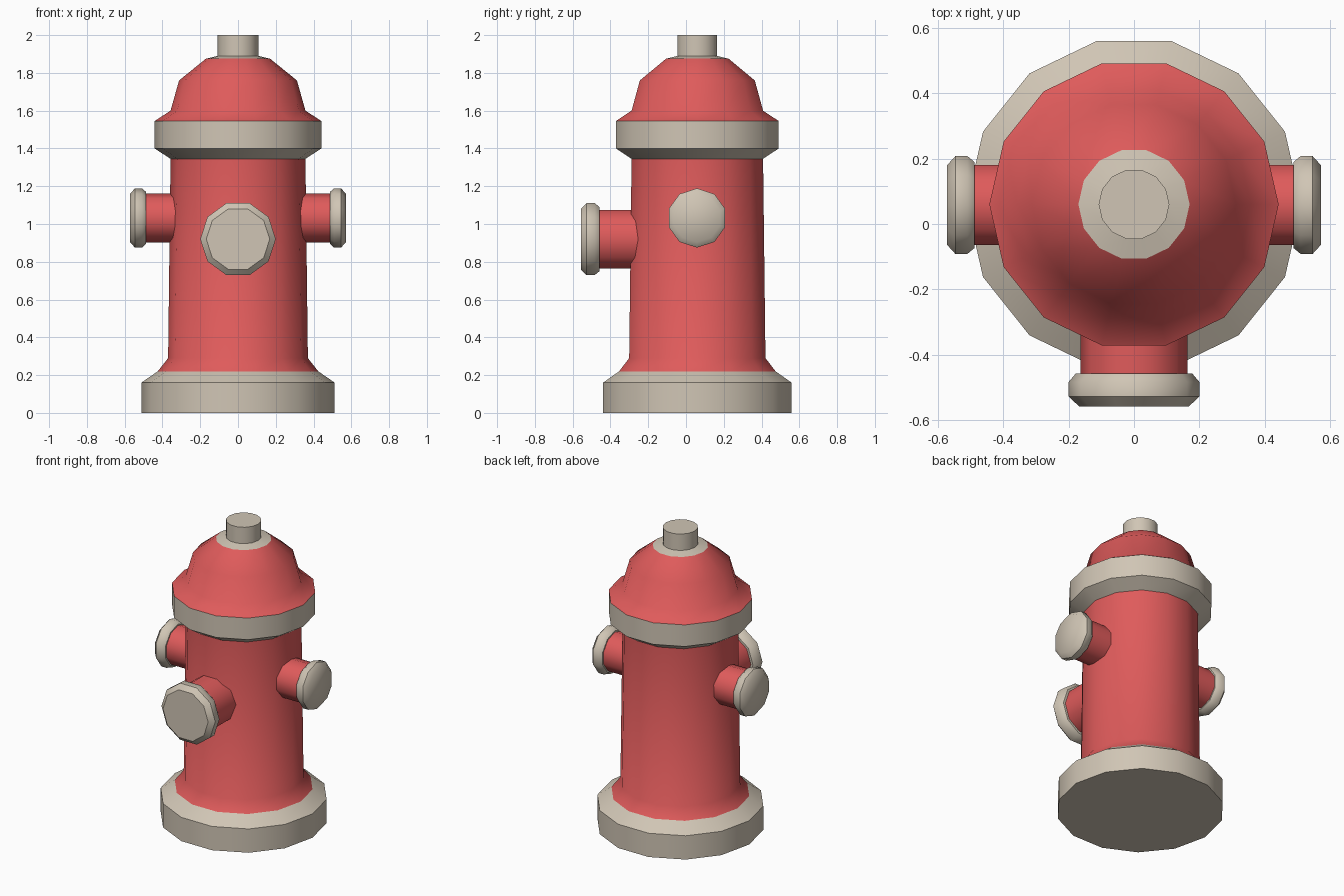
import bpy, bmesh, math
from mathutils import Matrix

if "Cube" in bpy.data.objects:
    bpy.data.objects.remove(bpy.data.objects["Cube"])


def material(name, rgb):
    m = bpy.data.materials.new(name)
    m.diffuse_color = (*rgb, 1)
    m.use_nodes = True
    m.node_tree.nodes["Principled BSDF"].inputs["Base Color"].default_value = m.diffuse_color
    return m


RED = material("red paint", (0.74, 0.105, 0.105))
BEIGE = material("beige paint", (0.63, 0.56, 0.46))
CENTRE_Y = 0.06


def lathe(name, profile, sides, mat, matrix, bottom=False, top=False):
    """Turn (radius, height) points around local z, optionally closing the ends."""
    bm = bmesh.new()
    rings = []
    for r, h in profile:
        angles = [2 * math.pi * k / sides for k in range(sides)]
        rings.append([bm.verts.new((r * math.cos(a), r * math.sin(a), h)) for a in angles])
    for low, high in zip(rings, rings[1:]):
        for k in range(sides):
            n = (k + 1) % sides
            bm.faces.new((low[k], low[n], high[n], high[k]))
    if bottom:
        bm.faces.new(rings[0][::-1])
    if top:
        bm.faces.new(rings[-1])
    bm.transform(matrix)
    mesh = bpy.data.meshes.new(name)
    bm.to_mesh(mesh)
    bm.free()
    mesh.materials.append(mat)
    obj = bpy.data.objects.new(name, mesh)
    bpy.context.collection.objects.link(obj)
    bpy.ops.object.select_all(action='DESELECT')
    obj.select_set(True)
    bpy.context.view_layer.objects.active = obj
    bpy.ops.object.shade_smooth_by_angle(angle=math.radians(44))
    return obj


# Main column, 14 sides, stacked from the ground up
axis = Matrix.Translation((0, CENTRE_Y, 0))
lathe("base_flange", [(0.512, 0), (0.512, 0.16), (0.425, 0.22)], 14, BEIGE, axis, bottom=True)
lathe("barrel", [(0.425, 0.22), (0.37, 0.29), (0.357, 1.345)], 14, RED, axis)
lathe("collar", [(0.357, 1.345), (0.442, 1.40), (0.442, 1.545)], 14, BEIGE, axis)
lathe("bonnet", [(0.442, 1.545), (0.357, 1.60), (0.312, 1.76), (0.17, 1.875)], 14, RED, axis)
lathe("bonnet_cap", [(0.17, 1.875), (0.108, 1.89)], 14, BEIGE, axis)
lathe("top_nut", [(0.108, 1.89), (0.108, 2.0)], 14, BEIGE, axis, top=True)

# Front outlet pointing to -y
front = Matrix.Translation((0, 0, 0.92)) @ Matrix.Rotation(math.pi / 2, 4, 'X')
lathe("front_outlet", [(0.163, 0.20), (0.163, 0.457)], 10, RED, front)
lathe("front_outlet_cap",
      [(0.163, 0.457), (0.178, 0.457), (0.2, 0.483), (0.2, 0.527), (0.168, 0.557)],
      10, BEIGE, front, top=True)

# Smaller outlets on both sides
for side, sign in (("right", 1), ("left", -1)):
    m = Matrix.Translation((0, CENTRE_Y - 0.002, 1.032)) @ Matrix.Rotation(sign * math.pi / 2, 4, 'Y')
    lathe(side + "_outlet", [(0.129, 0.28), (0.129, 0.487)], 10, RED, m)
    lathe(side + "_outlet_cap",
          [(0.129, 0.487), (0.138, 0.487), (0.157, 0.509), (0.157, 0.546), (0.128, 0.571)],
          10, BEIGE, m, top=True)
